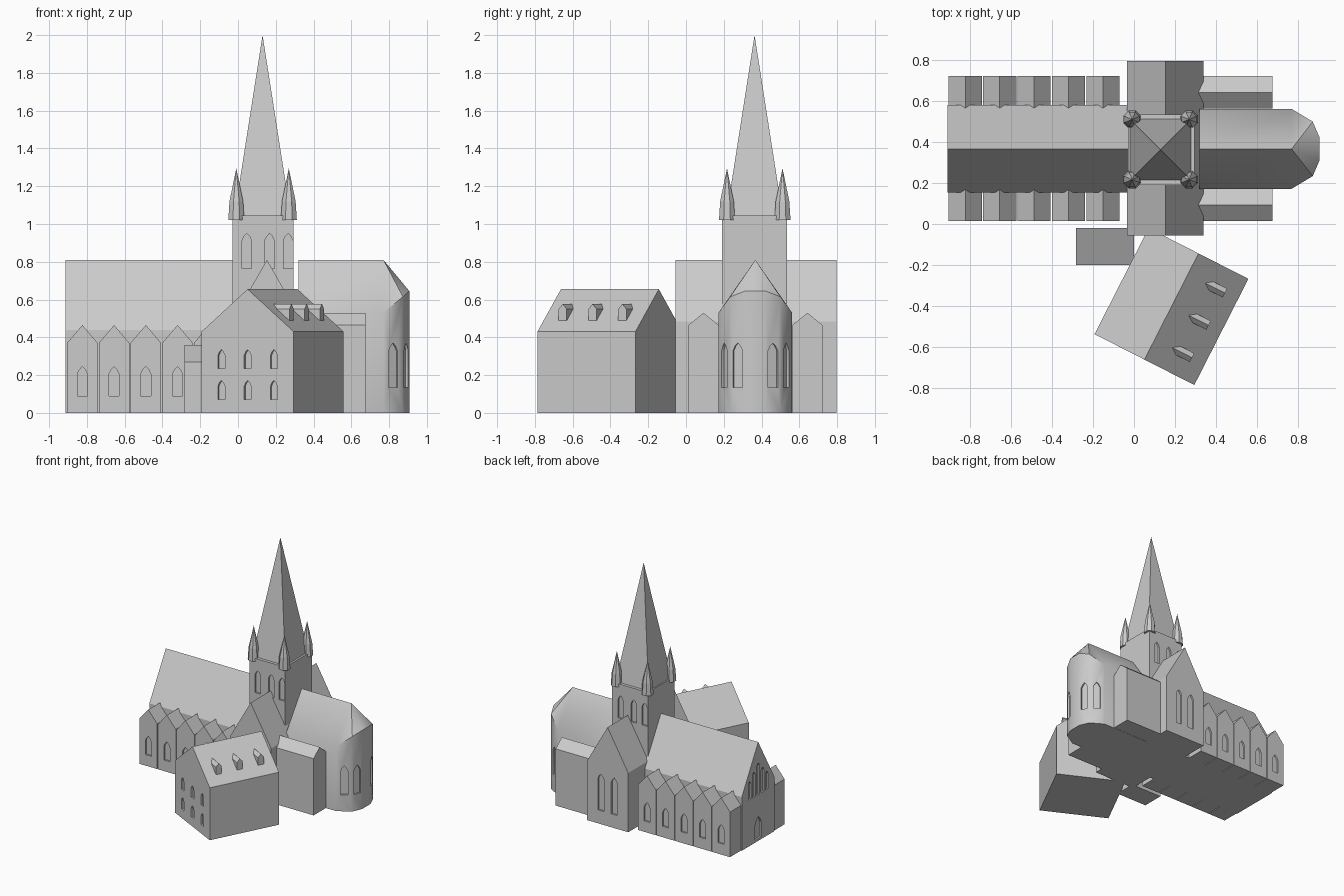
import bpy, bmesh, math
from mathutils import Matrix

if "Cube" in bpy.data.objects:
    bpy.data.objects.remove(bpy.data.objects["Cube"])

stone = bpy.data.materials.new("pale_stone")
stone.diffuse_color = (0.6, 0.6, 0.6, 1)
stone.use_nodes = True
stone.node_tree.nodes["Principled BSDF"].inputs["Base Color"].default_value = stone.diffuse_color
CY = 0.367                      # long axis of the church


def place(x, y, deg=0):
    return Matrix.Translation((x, y, 0)) @ Matrix.Rotation(math.radians(deg), 4, 'Z')


def prism(bm, profile, y0, y1, m):
    """Extrude an x-z profile along local y."""
    a = [bm.verts.new(m @ Matrix.Translation((x, y0, z)).translation) for x, z in profile]
    b = [bm.verts.new(m @ Matrix.Translation((x, y1, z)).translation) for x, z in profile]
    n = len(profile)
    bm.faces.new(a)
    bm.faces.new(b[::-1])
    for i in range(n):
        bm.faces.new((a[i], b[i], b[(i + 1) % n], a[(i + 1) % n]))


def gable(hw, eave, ridge):
    return [(-hw, 0), (hw, 0), (hw, eave), (0, ridge), (-hw, eave)]


def box(hw, z0, z1):
    return [(-hw, z0), (hw, z0), (hw, z1), (-hw, z1)]


def finish(name, bm):
    bmesh.ops.recalc_face_normals(bm, faces=bm.faces[:])
    me = bpy.data.meshes.new(name)
    bm.to_mesh(me)
    bm.free()
    me.materials.append(stone)
    ob = bpy.data.objects.new(name, me)
    bpy.context.collection.objects.link(ob)
    return ob


def select(ob):
    bpy.ops.object.select_all(action='DESELECT')
    ob.select_set(True)
    bpy.context.view_layer.objects.active = ob


def cut_windows(ob, windows, depth=0.014):
    """Recess pointed windows given as (matrix, centre x, width, bottom, top)."""
    bm = bmesh.new()
    for m, cx, w, z0, z1 in windows:
        h, s = w / 2, z1 - 0.75 * w
        prism(bm, [(cx - h, z0), (cx + h, z0), (cx + h, s), (cx + h * 0.55, z1 - 0.28 * w),
                   (cx, z1), (cx - h * 0.55, z1 - 0.28 * w), (cx - h, s)], -0.02, depth, m)
    cutter = finish("window_cutter", bm)
    cutter.hide_render = True
    mod = ob.modifiers.new("windows", 'BOOLEAN')
    mod.operation, mod.solver, mod.object = 'DIFFERENCE', 'EXACT', cutter
    select(ob)
    bpy.ops.object.modifier_apply(modifier=mod.name)
    bpy.data.objects.remove(cutter)


# Nave with stepped lancets and a door in the west gable
bm = bmesh.new()
prism(bm, gable(0.213, 0.44, 0.81), -0.1, 0.912, place(0, CY, 90))
nave = finish("nave", bm)
west = place(-0.912, CY, -90)
cut_windows(nave, [(west, 0.055 * i, 0.036, 0.38, 0.64 - 0.055 * abs(i)) for i in range(-2, 3)]
            + [(west, 0, 0.08, 0.02, 0.2)])

# Five gabled bays along each side of the nave
for name, y, deg in (("south_bays", 0.015, 0), ("north_bays", 0.722, 180)):
    bm = bmesh.new()
    wins = []
    for i in range(5):
        m = place(-0.824 + 0.168 * i, y, deg)
        prism(bm, gable(0.081, 0.37, 0.465), 0, 0.18, m)
        wins.append((m, 0, 0.054, 0.09, 0.245))
    cut_windows(finish(name, bm), wins)

# Transept with paired lancets at each end
bm = bmesh.new()
prism(bm, gable(0.187, 0.485, 0.81), -0.055, 0.797, place(0.153, 0))
transept = finish("transept", bm)
cut_windows(transept, [(place(0.153, y, d), s * 0.06, 0.055, 0.11, 0.41)
                       for y, d in ((-0.055, 0), (0.797, 180)) for s in (-1, 1)])

# Choir with a rounded, hipped apse
half = [(0.32, 0.195, 0.53), (0.77, 0.195, 0.53), (0.873, 0.133, 0.615), (0.907, 0.054, 0.645)]
plan = [(x, CY - o, z) for x, o, z in half] + [(x, CY + o, z) for x, o, z in half[::-1]]
bm = bmesh.new()
low = [bm.verts.new((x, y, 0)) for x, y, z in plan]
top = [bm.verts.new(p) for p in plan]
r0, r1 = bm.verts.new((0.32, CY, 0.81)), bm.verts.new((0.77, CY, 0.81))
bm.faces.new(low)
bm.faces.new((low[0], top[0], r0, top[-1], low[-1]))
for i in range(7):
    bm.faces.new((low[i], low[i + 1], top[i + 1], top[i]))
    if i in (0, 6):
        bm.faces.new((top[i], top[i + 1], r1, r0) if i == 0 else (top[i], top[i + 1], r0, r1))
    else:
        bm.faces.new((top[i], top[i + 1], r1))
choir = finish("choir_and_apse", bm)
wins = []
for i in (1, 2, 4, 5):
    (ax, ay, _), (bx, by, _) = plan[i], plan[i + 1]
    deg = math.degrees(math.atan2(by - ay, bx - ax))
    wins.append((place((ax + bx) / 2, (ay + by) / 2, deg), 0, 0.055, 0.135, 0.37))
cut_windows(choir, wins)
select(choir)
bpy.ops.object.shade_smooth_by_angle(angle=math.radians(36))

# Chapels flanking the choir
bm = bmesh.new()
for y in (0.093, 0.643):
    prism(bm, gable(0.079, 0.465, 0.53), -0.676, -0.25, place(0, y, 90))
finish("choir_chapels", bm)

# Tower with three belfry windows front and back
TX, TY = 0.1325, 0.363
bm = bmesh.new()
prism(bm, box(0.1625, 0, 1.045), -0.173, 0.173, place(TX, TY))
tower = finish("tower", bm)
cut_windows(tower, [(place(0, TY - 0.173), x, 0.05, 0.765, 0.95) for x in (0.047, 0.167, 0.265)]
            + [(place(0, TY + 0.173, 180), -x, 0.05, 0.765, 0.95) for x in (0.0, 0.098, 0.218)])

# Spire
bm = bmesh.new()
bmesh.ops.create_cone(bm, cap_ends=True, segments=4, radius1=0.15 * math.sqrt(2), radius2=0, depth=0.96,
                      matrix=Matrix.Translation((0.13, TY, 1.52)) @ Matrix.Rotation(math.pi / 4, 4, 'Z'))
finish("spire", bm)

# Corner turrets
bm = bmesh.new()
for x in (-0.009, 0.269):
    for y in (0.217, 0.511):
        for z0, z1, ra, rb in ((1.02, 1.12, 0.046, 0.039), (1.12, 1.295, 0.039, 0)):
            bmesh.ops.create_cone(bm, cap_ends=True, segments=8, radius1=ra, radius2=rb, depth=z1 - z0,
                                  matrix=Matrix.Translation((x, y, (z0 + z1) / 2))
                                  @ Matrix.Rotation(math.pi / 8, 4, 'Z'))
finish("corner_turrets", bm)

# Angled house with two rows of windows
H = place(0.183, -0.403, -27)
bm = bmesh.new()
prism(bm, gable(0.2735, 0.43, 0.655), -0.291, 0.291, H)
house = finish("house", bm)
front = H @ place(0, -0.291)
cut_windows(house, [(front, x, 0.042, z, z + 0.1) for x in (-0.156, 0, 0.156) for z in (0.072, 0.235)])

# Roof dormers, ridges running out from the roof slope
bm = bmesh.new()
for v in (-0.177, 0, 0.177):
    prism(bm, [(-0.024, 0.47), (0.024, 0.47), (0.024, 0.55), (0, 0.577), (-0.024, 0.55)],
          -0.203, -0.08, H @ place(0, v, 90))
finish("dormers", bm)

# Low passage with a lean-to roof between house and transept
bm = bmesh.new()
prism(bm, [(-0.03, 0), (0.15, 0), (0.15, 0.27), (0.0, 0.345), (-0.03, 0.36)], -0.283, 0,
      place(0, -0.05, -90))
finish("passage", bm)
